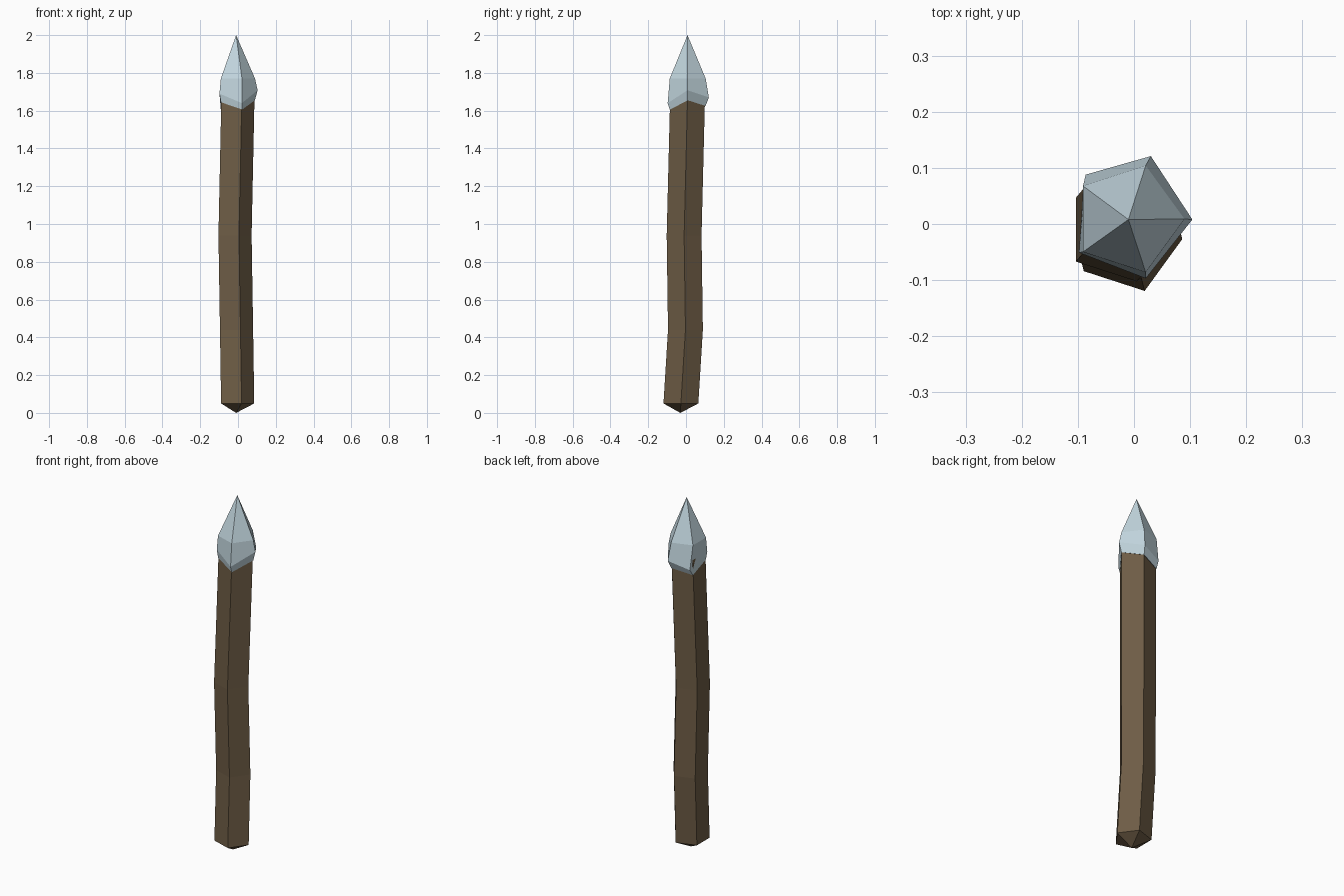
import bpy, bmesh, math

if "Cube" in bpy.data.objects:
    bpy.data.objects.remove(bpy.data.objects["Cube"])


def material(name, rgb):
    m = bpy.data.materials.new(name)
    m.diffuse_color = (*rgb, 1)
    m.use_nodes = True
    m.node_tree.nodes["Principled BSDF"].inputs["Base Color"].default_value = m.diffuse_color
    return m


def ring(cx, cy, z, r):
    """Five-sided cross-section with one corner towards +x."""
    return [(cx + r * math.cos(math.tau * i / 5),
             cy + r * math.sin(math.tau * i / 5), z) for i in range(5)]


def loft(name, start, rings, end, mat):
    """Skin stacked rings and close both ends to a point."""
    bm = bmesh.new()
    a, b = bm.verts.new(start), bm.verts.new(end)
    rows = [[bm.verts.new(p) for p in r] for r in rings]
    for i in range(5):
        j = (i + 1) % 5
        bm.faces.new((a, rows[0][j], rows[0][i]))
        bm.faces.new((b, rows[-1][i], rows[-1][j]))
        for lo, hi in zip(rows, rows[1:]):
            bm.faces.new((lo[i], lo[j], hi[j], hi[i]))
    bmesh.ops.recalc_face_normals(bm, faces=bm.faces)
    me = bpy.data.meshes.new(name)
    bm.to_mesh(me)
    bm.free()
    me.materials.append(mat)
    ob = bpy.data.objects.new(name, me)
    bpy.context.collection.objects.link(ob)
    return ob


wood = material("brown wood", (0.155, 0.108, 0.060))
stone = material("pale blue stone", (0.54, 0.67, 0.73))

# Slightly crooked wooden shaft with a blunt pointed foot
path = [(-0.011, -0.027, 0.05), (-0.017, -0.003, 0.44),
        (-0.025, -0.010, 0.94), (-0.009, 0.009, 1.70)]
loft("shaft", (-0.01, -0.03, 0.0), [ring(*p, 0.097) for p in path],
     (-0.009, 0.009, 1.72), wood)

# Spear head: ragged collar, uneven bulge, shoulder, then the tip
collar_z = (1.655, 1.625, 1.60, 1.645, 1.605)
collar = [(x, y, z) for (x, y, _), z in
          zip(ring(-0.010, 0.009, 0, 0.0995), collar_z)]
bulge = [(0.104, 0.008, 1.708), (0.030, 0.121, 1.67), (-0.086, 0.088, 1.635),
         (-0.098, -0.051, 1.69), (0.021, -0.097, 1.64)]
shoulder = ring(-0.010, 0.009, 1.77, 0.100)
loft("spear_head", (-0.01, 0.009, 1.66), [collar, bulge, shoulder],
     (-0.01, 0.008, 2.0), stone)
